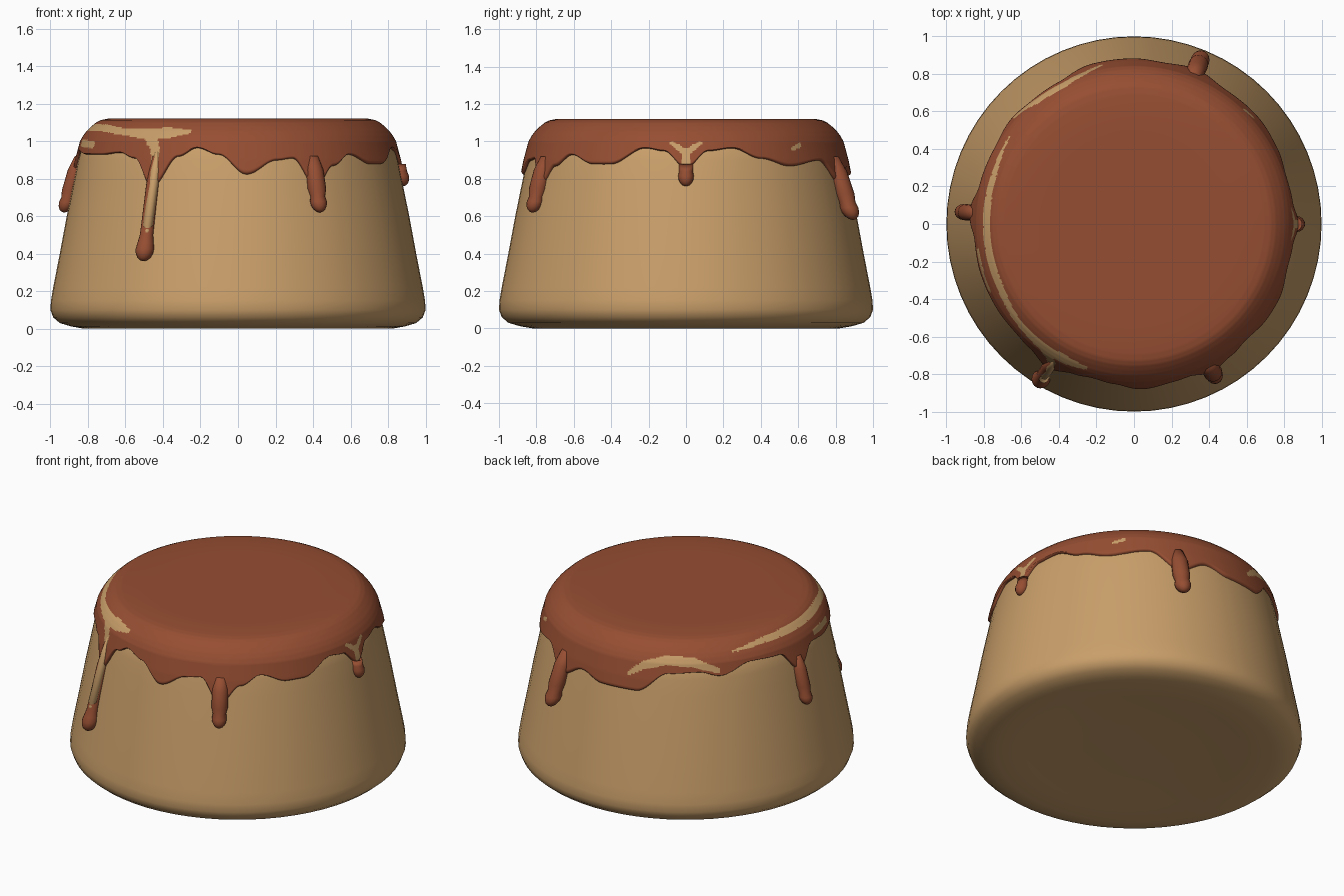
import bpy, math
from mathutils import Vector

if "Cube" in bpy.data.objects:
    bpy.data.objects.remove(bpy.data.objects["Cube"])


def material(name, rgb):
    m = bpy.data.materials.new(name)
    m.diffuse_color = (*rgb, 1)
    m.use_nodes = True
    m.node_tree.nodes["Principled BSDF"].inputs["Base Color"].default_value = m.diffuse_color
    return m


CUSTARD = material("custard_tan", (0.585, 0.345, 0.143))
CARAMEL = material("caramel_brown", (0.305, 0.076, 0.032))


def loft(name, rings, mats):
    """Bridge equal-length closed rings and cap both ends."""
    n = len(rings[0])
    verts = [v for ring in rings for v in ring]
    faces = [(k * n + i, k * n + (i + 1) % n, (k + 1) * n + (i + 1) % n, (k + 1) * n + i)
             for k in range(len(rings) - 1) for i in range(n)]
    faces += [tuple(range(n))[::-1], tuple(range(len(verts) - n, len(verts)))]
    me = bpy.data.meshes.new(name)
    me.from_pydata(verts, [], faces)
    for m in mats:
        me.materials.append(m)
    ob = bpy.data.objects.new(name, me)
    bpy.context.collection.objects.link(ob)
    me.polygons.foreach_set("use_smooth", [True] * len(me.polygons))
    return ob


def polar(r, deg, z):
    a = math.radians(deg)
    return Vector((r * math.cos(a), r * math.sin(a), z))


def lerp_table(table, x, smooth=False):
    for (x0, y0), (x1, y1) in zip(table, table[1:]):
        if x <= x1:
            t = max(0, (x - x0) / (x1 - x0))
            if smooth:
                t = (1 - math.cos(math.pi * t)) / 2
            return y0 + (y1 - y0) * t
    return table[-1][1]


# Custard body: (height, radius) profile
SIDE = [(0.0, 0.82), (0.012, 0.89), (0.03, 0.95), (0.06, 0.985), (0.1, 1.0), (0.15, 0.997),
        (0.22, 0.985), (0.4, 0.95), (0.6, 0.913), (0.8, 0.872), (0.9, 0.852), (1.0, 0.825)]
TOP = [(1.04, 0.79), (1.075, 0.74), (1.09, 0.66), (1.095, 0.3)]
profile = [(0.02, 0.3), (0.015, 0.65)] + SIDE + TOP
loft("custard_body", [[polar(r, i * 360 / 64, z) for i in range(64)] for z, r in profile], [CUSTARD])

# Caramel layer: rounded rim, wavy lower edge
RIM = [(1.0, 0.842), (1.03, 0.825), (1.055, 0.806), (1.08, 0.78), (1.1, 0.755), (1.112, 0.73), (1.12, 0.69)]
EDGE = [(0, .86), (8, .95), (17, .965), (28, .91), (40, .87), (56, .9), (68, .78), (80, .86),
        (90, .82), (105, .82), (118, .94), (130, .95), (139, .92), (152, .98), (166, .97),
        (176, .84), (186, .95), (198, .93), (212, .93), (222, .94), (230, .91), (239, .76), (248, .92),
        (255, .965), (263, .93), (273, .825), (284, .9), (290, .91), (298, .76), (306, .87),
        (314, .93), (325, .88), (332, .88), (345, .965), (352, .95), (360, .86)]


def cap_r(z):
    return lerp_table(RIM, z) if z >= 1.0 else lerp_table(SIDE, z) + 0.017


N = 480
angles = [i * 360 / N for i in range(N)]
edges = [lerp_table(EDGE, a, True) for a in angles]
rings = [[polar(lerp_table(SIDE, e) - 0.012, a, e - 0.006) for a, e in zip(angles, edges)],
         [polar(lerp_table(SIDE, e) + 0.008, a, e) for a, e in zip(angles, edges)]]
for k in range(1, 16):
    t = k / 16
    rings.append([polar(cap_r(e + (1 - e) * t), a, e + (1 - e) * t) for a, e in zip(angles, edges)])
for (z0, r0), (z1, r1) in zip(RIM, RIM[1:]):
    for t in (0, 0.25, 0.5, 0.75):
        rings.append([polar(r0 + (r1 - r0) * t, a, z0 + (z1 - z0) * t) for a in angles])
for r in (0.69, 0.5, 0.2):
    rings.append([polar(r, a, 1.12) for a in angles])
cap = loft("caramel_top", rings, [CARAMEL, CUSTARD])

# Tan highlight streaks on the caramel: (angle, height, half width) strokes
STROKES = [
    [(145, 1.05, .008), (160, 1.07, .02), (180, 1.075, .027), (205, 1.072, .025), (222, 1.05, .022),
     (234, 1.04, .035), (242, 1.045, .038), (251, 1.05, .015)],
    [(236, 1.03, .04), (239, .95, .025), (239, .8, .022)],
    [(190, .99, .02), (204, .98, .02)],
    [(102, .92, .012), (108, .985, .025), (117, 1.02, .03), (128, 1.01, .03), (138, .955, .015)],
    [(-5, .99, .012), (0, .94, .018), (5, .99, .012)],
    [(0, .94, .018), (0, .86, .018)],
    [(42, .96, .01), (46, .98, .012)],
]
dabs = []
for stroke in STROKES:
    for (a0, z0, w0), (a1, z1, w1) in zip(stroke, stroke[1:]):
        for k in range(13):
            t = k / 12
            z = z0 + (z1 - z0) * t
            dabs.append((polar(cap_r(z), a0 + (a1 - a0) * t, z), w0 + (w1 - w0) * t))
for p in cap.data.polygons:
    c = p.center
    if c.z < 1.115 and any((c - d).length_squared < w * w for d, w in dabs):
        p.material_index = 1


# Hanging drips: narrow neck swelling into a rounded bulb
def drip(name, deg, top, tip, neck, bulb, out, mat=CARAMEL):
    zb = tip + bulb * 1.3
    rows = [(top, neck * 0.6), (top - (top - zb) * 0.3, neck), (zb + bulb * 1.5, neck * 1.05)]
    rows += [(zb - bulb * 1.3 * math.sin(b), bulb * math.cos(b))
             for b in (-0.5, 0, 0.4, 0.8, 1.15, 1.4, 1.54)]
    rings = []
    for z, w in rows:
        lean = out * (top - z) / (top - tip)
        c = polar(lerp_table(SIDE, z) + lean, deg, z)
        rings.append([c + polar(w, -i * 22.5, 0) for i in range(16)])
    loft(name, rings, [mat])


drip("drip_front_left", 239, 0.92, 0.36, 0.034, 0.05, 0.02)
drip("drip_front_right", 298, 0.92, 0.62, 0.048, 0.045, 0.02)
drip("drip_right", 0, 0.86, 0.76, 0.036, 0.042, 0.0)
drip("drip_back", 68, 0.92, 0.58, 0.05, 0.05, 0.045)
drip("drip_left", 176, 0.92, 0.62, 0.042, 0.042, 0.02)
# Tan streak running down the long drip
drip("drip_streak", 239.6, 0.97, 0.5, 0.026, 0.018, 0.032, CUSTARD)
